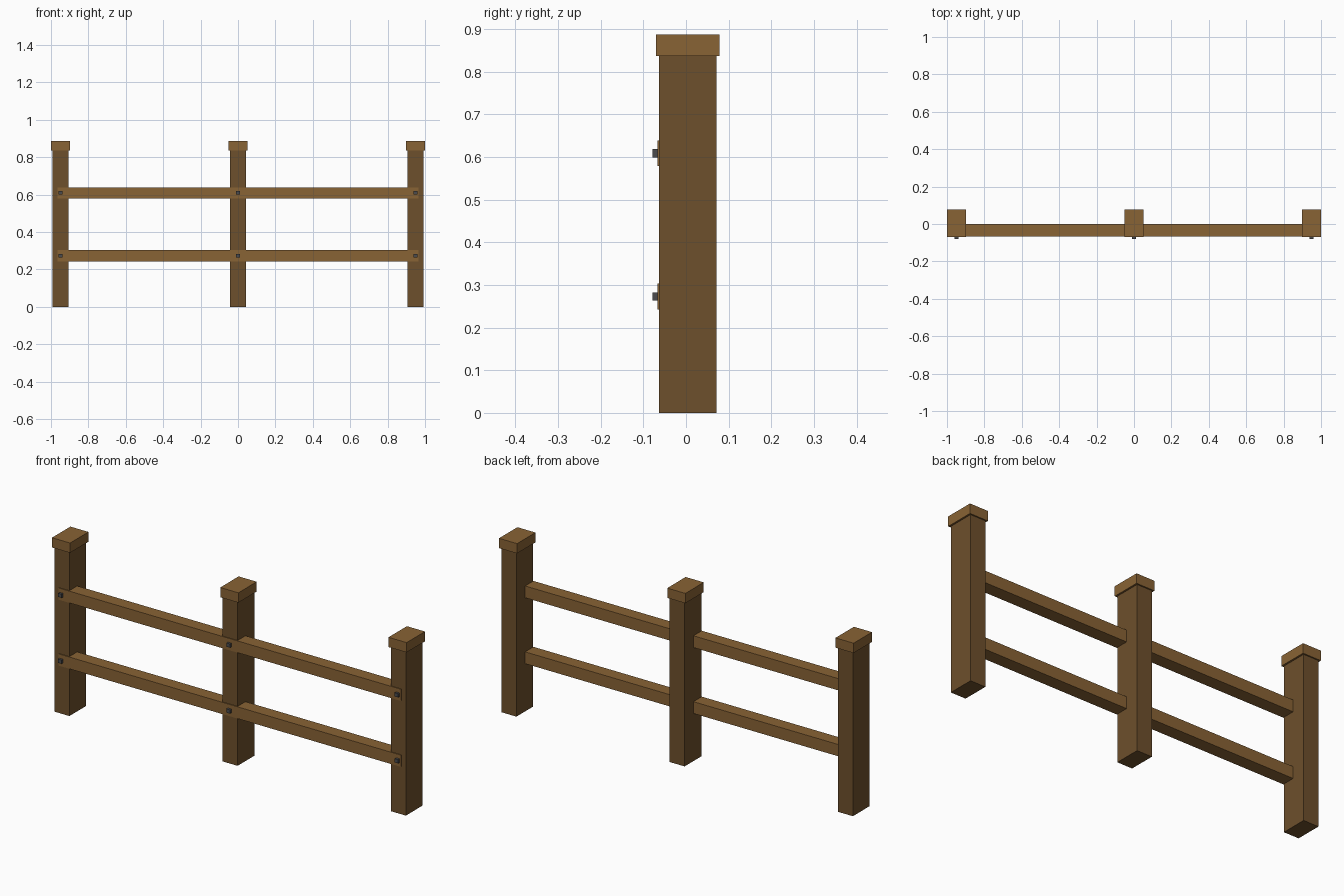
import bpy

if "Cube" in bpy.data.objects:
    bpy.data.objects.remove(bpy.data.objects["Cube"])


def material(name, rgb):
    m = bpy.data.materials.new(name)
    m.diffuse_color = (*rgb, 1)
    m.use_nodes = True
    m.node_tree.nodes["Principled BSDF"].inputs["Base Color"].default_value = m.diffuse_color
    return m


dark_wood = material("dark_wood", (0.155, 0.08, 0.025))
light_wood = material("light_wood", (0.25, 0.125, 0.035))
iron = material("iron", (0.07, 0.07, 0.075))


def box(name, lo, hi, mat):
    """Axis-aligned box between two corners."""
    bpy.ops.mesh.primitive_cube_add(
        size=1, location=[(a + b) / 2 for a, b in zip(lo, hi)])
    ob = bpy.context.object
    ob.name = name
    ob.scale = [b - a for a, b in zip(lo, hi)]
    bpy.ops.object.transform_apply(location=False, rotation=False, scale=True)
    ob.data.materials.append(mat)
    return ob


RAIL_HEIGHTS = {"lower": 0.273, "upper": 0.609}

for side, x in (("left", -0.949), ("middle", 0), ("right", 0.949)):
    # Post and its square cap
    box(f"{side}_post", (x - 0.042, -0.063, 0), (x + 0.042, 0.071, 0.838), dark_wood)
    box(f"{side}_post_cap", (x - 0.051, -0.07, 0.837), (x + 0.051, 0.078, 0.887), light_wood)
    # Square bolt heads holding the rails
    for level, z in RAIL_HEIGHTS.items():
        box(f"{side}_{level}_bolt", (x - 0.01, -0.079, z - 0.0095),
            (x + 0.01, -0.06, z + 0.0095), iron)

# Rails let into the front of the posts
for level, z in RAIL_HEIGHTS.items():
    box(f"{level}_rail", (-0.965, -0.067, z - 0.03), (0.965, 0, z + 0.03), light_wood)
